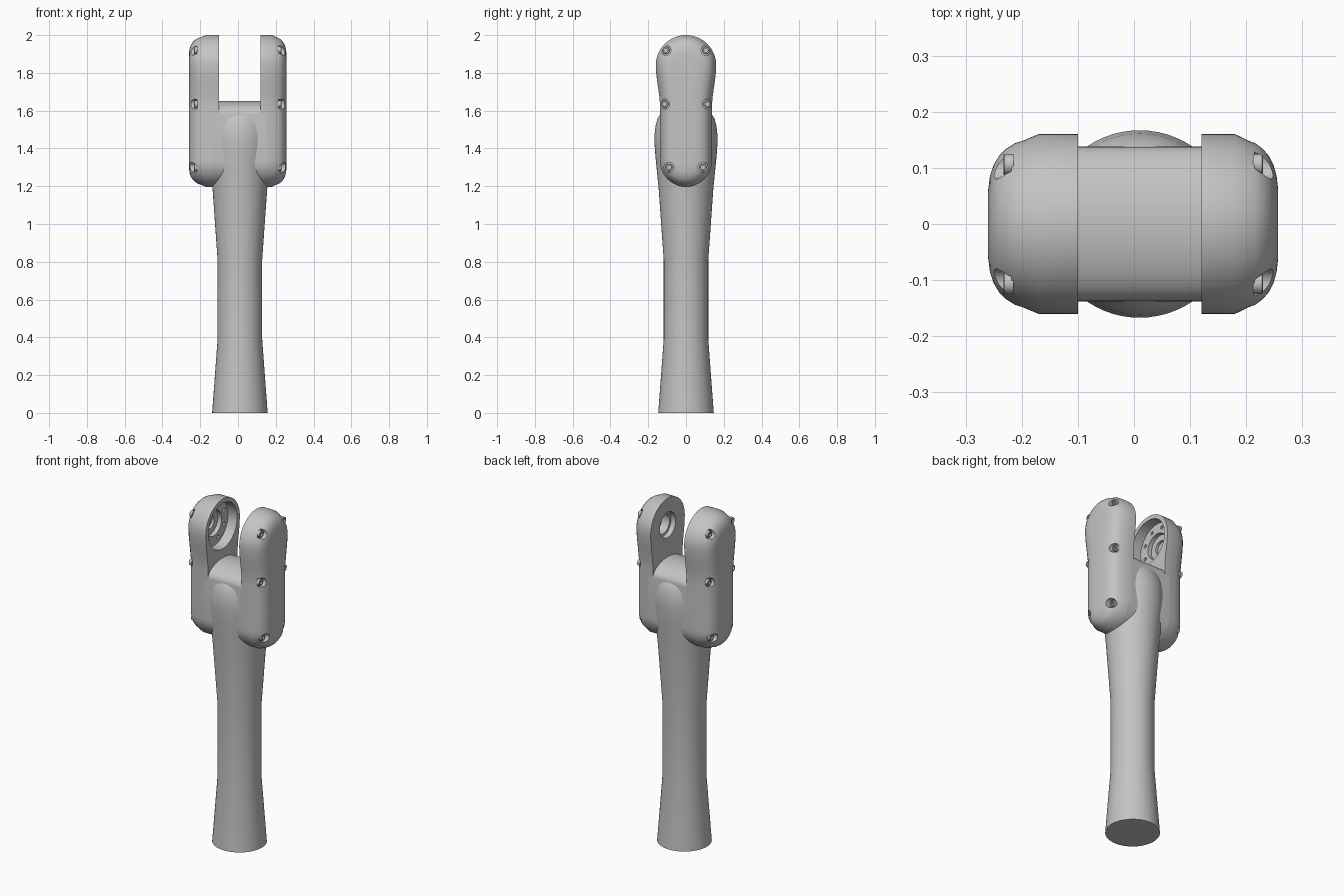
import bpy, bmesh
from math import sin, cos, pi, radians
from mathutils import Matrix, Vector

if "Cube" in bpy.data.objects:
    bpy.data.objects.remove(bpy.data.objects["Cube"])

grey = bpy.data.materials.new("light grey")
grey.use_nodes = True
COLOUR = (0.55, 0.55, 0.55, 1)
grey.diffuse_color = COLOUR
grey.node_tree.nodes["Principled BSDF"].inputs["Base Color"].default_value = COLOUR

CX = 0.01          # shaft axis
EYE_Z = 1.84       # centre of the upper eyes
FOOT_Z = 1.335     # centre of the lower rounding
WAIST = 0.138


def finish(name, bm, angle=28):
    bmesh.ops.recalc_face_normals(bm, faces=bm.faces)
    mesh = bpy.data.meshes.new(name)
    bm.to_mesh(mesh)
    bm.free()
    mesh.materials.append(grey)
    obj = bpy.data.objects.new(name, mesh)
    bpy.context.collection.objects.link(obj)
    smooth(obj, angle)
    return obj


def smooth(obj, angle=28):
    bpy.ops.object.select_all(action="DESELECT")
    obj.select_set(True)
    bpy.context.view_layer.objects.active = obj
    bpy.ops.object.shade_smooth_by_angle(angle=radians(angle))


def loft(bm, rings):
    """Bridge equal-length rings of points and cap both ends."""
    loops = [[bm.verts.new(p) for p in ring] for ring in rings]
    n = len(loops[0])
    for a, b in zip(loops, loops[1:]):
        for i in range(n):
            j = (i + 1) % n
            bm.faces.new((a[i], a[j], b[j], b[i]))
    bm.faces.new(loops[0])
    bm.faces.new(loops[-1])


def turned(bm, profile, matrix=Matrix(), sides=48):
    """Turn (radius, height) pairs round the local z axis."""
    loft(bm, [[matrix @ Vector((r * cos(2 * pi * i / sides), r * sin(2 * pi * i / sides), z))
               for i in range(sides)] for r, z in profile])


def along_x(x, y, z, side):
    """Local z axis pointing along side * x."""
    return Matrix.Translation((x, y, z)) @ Matrix.Rotation(side * pi / 2, 4, "Y")


def cut(obj, cutter):
    cutter.hide_render = True
    mod = obj.modifiers.new("cut", "BOOLEAN")
    mod.operation, mod.solver, mod.object = "DIFFERENCE", "EXACT", cutter
    bpy.context.view_layer.objects.active = obj
    bpy.ops.object.modifier_apply(modifier=mod.name)
    bpy.data.objects.remove(cutter)


def arc(cz, r, start, end, steps):
    return [Vector((r * cos(radians(start + (end - start) * i / steps)),
                    cz + r * sin(radians(start + (end - start) * i / steps))))
            for i in range(steps + 1)]


def arm_outline():
    """Side outline: round head, slimmer waist, round foot."""
    flank = []
    for i in range(1, 8):                     # eased neck between head and waist
        t = i / 8
        ease = t * t * (3 - 2 * t)
        flank.append(Vector((0.16 + (WAIST - 0.16) * ease, EYE_Z - 0.22 * t)))
    flank += [Vector((WAIST, z)) for z in (1.62, 1.5, 1.4)]
    mirrored = [Vector((-p.x, p.y)) for p in flank]
    head = arc(EYE_Z, 0.16, 0, 180, 32)
    foot = arc(FOOT_Z, WAIST, 180, 360, 28)
    return head + mirrored + foot + flank[::-1]


def inset(points, d):
    out = []
    for i, p in enumerate(points):
        t = points[(i + 1) % len(points)] - points[i - 1]
        out.append(p + Vector((-t.y, t.x)).normalized() * d)
    return out


# Handle shaft with domed top
bm = bmesh.new()
turned(bm, [(0.147, 0), (0.118, 0.39), (0.118, 0.81), (0.145, 1.19), (0.153, 1.27),
            (0.162, 1.36), (0.167, 1.43), (0.167, 1.47), (0.161, 1.52),
            (0.15, 1.56), (0.13, 1.59), (0.1, 1.61)],
       Matrix.Translation((CX, 0, 0)), 64)
finish("handle_shaft", bm)

# Bridge block between the arms, with an arched top
bm = bmesh.new()
bridge = arc(FOOT_Z, WAIST, 180, 360, 28)
bridge += [Vector((WAIST * cos(pi * i / 24), 1.58 + 0.072 * sin(pi * i / 24))) for i in range(25)]
loft(bm, [[(x, p.x, p.y) for p in bridge] for x in (-0.13, 0.15)])
finish("bridge_block", bm)

# Arms: (fraction of the way out, inset) steps give the rounded outer edge
ROUNDING = [(0, 0), (0.44, 0), (0.62, 0.012), (0.7, 0.016), (0.8, 0.026),
            (0.88, 0.039), (0.94, 0.055), (0.98, 0.075), (1, 0.1)]
SCREWS = [(s * y, z) for s in (-1, 1) for y, z in ((0.106, 1.92), (0.112, 1.635), (0.09, 1.3))]
outline = arm_outline()

for label, side, inner, outer in (("right", -1, -0.1, -0.26), ("left", 1, 0.12, 0.257)):
    bm = bmesh.new()
    loft(bm, [[(inner + (outer - inner) * t, p.x, p.y) for p in inset(outline, d)]
              for t, d in ROUNDING])
    arm = finish(label + "_arm", bm)

    # Stepped bearing seat in the inner face
    if side < 0:
        seat = [(0.135, -0.02), (0.135, 0.06), (0.075, 0.06), (0.075, 0.085), (0.04, 0.085), (0.04, 0.1)]
    else:
        seat = [(0.075, -0.02), (0.075, 0.03), (0.06, 0.03), (0.06, 0.08)]
    bm = bmesh.new()
    turned(bm, seat, along_x(inner, 0, EYE_Z, side), 64)
    cut(arm, finish("seat_cutter", bm))

    # Screw pockets in the rounded edge
    bm = bmesh.new()
    for y, z in SCREWS:
        turned(bm, [(0.026, 0), (0.026, 0.1)], along_x(outer - side * 0.042, y, z, side), 24)
    cut(arm, finish("pocket_cutter", bm))

    # Ring of bolt holes in the wide seat
    if side < 0:
        bm = bmesh.new()
        for i in range(8):
            a = 2 * pi * (i + 0.5) / 8
            turned(bm, [(0.01, 0.05), (0.01, 0.075)],
                   along_x(inner, 0.105 * cos(a), EYE_Z + 0.105 * sin(a), side), 12)
        cut(arm, finish("bolt_hole_cutter", bm))
    smooth(arm)

    # Socket screws
    bm = bmesh.new()
    for y, z in SCREWS:
        turned(bm, [(0.019, -0.003), (0.019, 0.013), (0.017, 0.015), (0.01, 0.015), (0.01, 0.006)],
               along_x(outer - side * 0.042, y, z, side), 18)
    finish(label + "_screws", bm)
